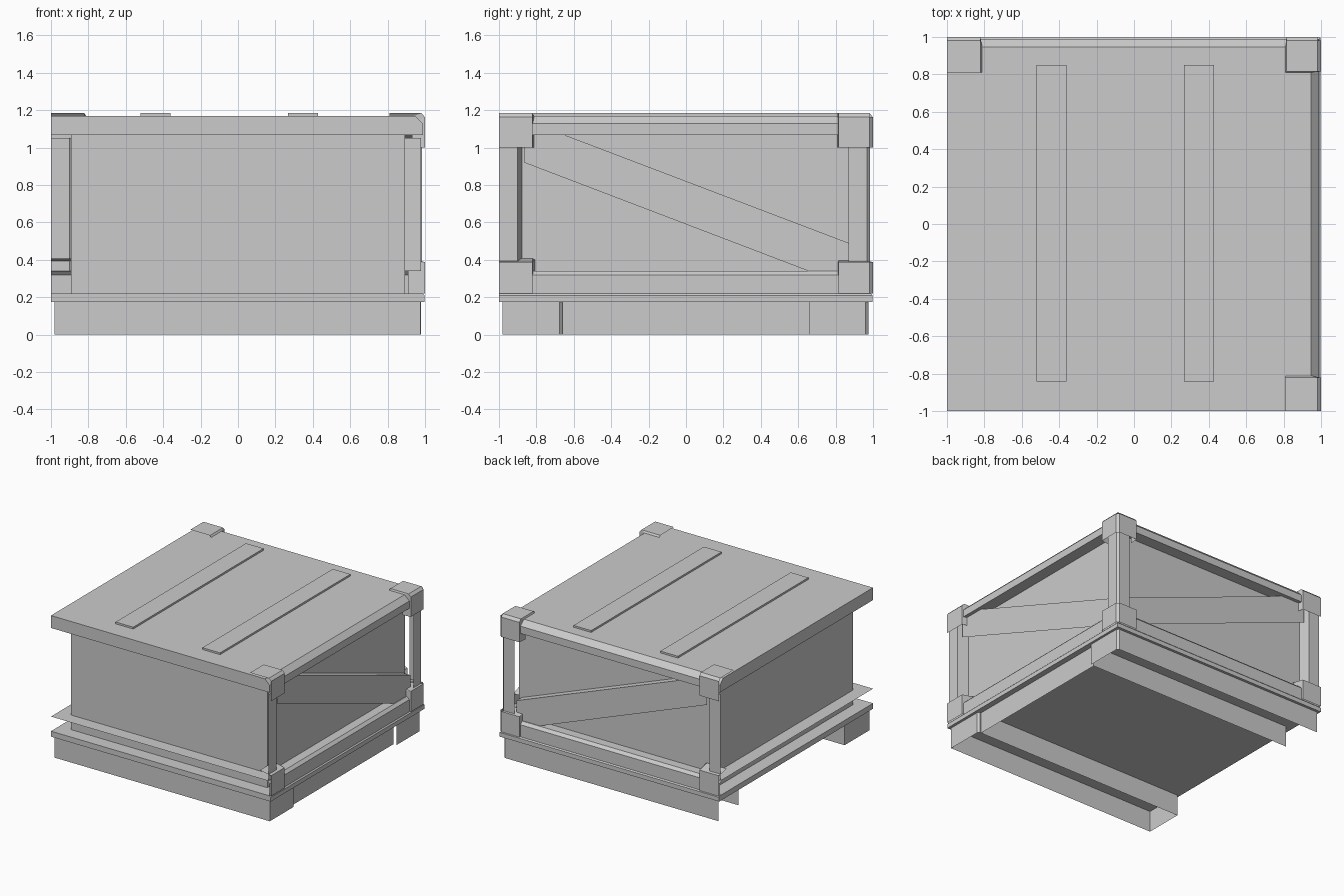
import bpy, bmesh
from mathutils import Vector

if "Cube" in bpy.data.objects:
    bpy.data.objects.remove(bpy.data.objects["Cube"])

mat = bpy.data.materials.new("plain_grey")
mat.diffuse_color = (0.6, 0.6, 0.6, 1)
mat.use_nodes = True
mat.node_tree.nodes["Principled BSDF"].inputs["Base Color"].default_value = mat.diffuse_color
UP, DOWN, LEFT, FRONT = (0, 0, 1), (0, 0, -1), (-1, 0, 0), (0, -1, 0)


def finish(name, bm, mirror=False):
    """Make the object; mirror reflects a right-side part across x = y to the back."""
    if mirror:
        for v in bm.verts:
            v.co.x, v.co.y = v.co.y, v.co.x
        bmesh.ops.reverse_faces(bm, faces=bm.faces[:])
    bm.normal_update()
    me = bpy.data.meshes.new(name)
    bm.to_mesh(me)
    bm.free()
    me.materials.append(mat)
    ob = bpy.data.objects.new(name, me)
    bpy.context.collection.objects.link(ob)
    return ob


def facing(bm, dirs):
    bm.normal_update()
    return [f for f in bm.faces if any(f.normal.dot(Vector(d)) > 0.99 for d in dirs)]


def box(name, lo, hi, bevel=0, edge_rule=None, drop=(), ring=(), width=0.115):
    """Box with chamfered edges; drop removes sides, ring hollows a side to a border."""
    lo, hi = Vector(lo), Vector(hi)
    bm = bmesh.new()
    bmesh.ops.create_cube(bm, size=1)
    for v in bm.verts:
        v.co = Vector([lo[i] + (v.co[i] + 0.5) * (hi[i] - lo[i]) for i in range(3)])
    if bevel:
        def unit(e):
            m = (e.verts[0].co + e.verts[1].co) / 2
            return [round((m[i] - lo[i]) / (hi[i] - lo[i]) * 2 - 1) for i in range(3)]
        bmesh.ops.bevel(bm, geom=[e for e in bm.edges if edge_rule(*unit(e))],
                        offset=bevel, segments=1, affect='EDGES')
    if drop:
        bmesh.ops.delete(bm, geom=facing(bm, drop), context='FACES')
    if ring:
        inner = facing(bm, ring)
        bmesh.ops.inset_region(bm, faces=inner, thickness=width, use_boundary=True,
                               use_even_offset=True)
        bmesh.ops.delete(bm, geom=inner, context='FACES')
    return finish(name, bm)


def loft(name, rings, mirror=False):
    """Open skin between rows of points."""
    bm = bmesh.new()
    rows = [[bm.verts.new(p) for p in r] for r in rings]
    for a, b in zip(rows, rows[1:]):
        for i in range(len(a) - 1):
            bm.faces.new((a[i], b[i], b[i + 1], a[i + 1]))
    bmesh.ops.remove_doubles(bm, verts=bm.verts[:], dist=0.0005)
    bmesh.ops.recalc_face_normals(bm, faces=bm.faces[:])
    return finish(name, bm, mirror)


def wall(name, pts, z0, z1, mirror=False):
    """Open upright wall along a plan outline."""
    return loft(name, [[(x, y, z) for x, y in pts] for z in (z0, z1)], mirror)


# inner crate body
box("crate_body", (-0.892, -0.892, 0.22), (0.892, 0.892, 1.068), drop=[UP, DOWN])

# lid, chamfered along the framed back and right sides only
top_edges = lambda x, y, z: z == 1 and (x == 1 or y == 1)
box("lid", (-1, -1, 1.068), (0.988, 0.988, 1.17), 0.042, top_edges, ring=[DOWN])

# bottom rails: chamfered on back and right, open on front and left
box("bottom_rail", (-1, -1, 0.215), (0.988, 0.988, 0.34), 0.022, top_edges,
    drop=[LEFT, FRONT, DOWN], ring=[UP])

# floor plate
box("floor_plate", (-1, -1, 0.175), (0.997, 0.997, 0.22), 0.01, top_edges, ring=[UP])

# two planks on the lid
for i, (a, b) in enumerate([(-0.522, -0.362), (0.267, 0.427)]):
    box(f"lid_plank_{i}", (a, -0.843, 1.17), (b, 0.85, 1.185), drop=[DOWN])

# hollow front skid
box("front_skid", (-0.98, -0.98, 0), (0.975, -0.66, 0.175), 0.015,
    lambda x, y, z: x == 1 and y == 1, drop=[UP, DOWN])

# back skid: inner wall, then right end and outer wall; skirt joining the skids
wall("back_skid_inner", [(-0.94, 0.66), (0.95, 0.66)], 0, 0.175)
wall("back_skid_outer", [(0.978, 0.66), (0.978, 0.96), (0.963, 0.975), (-0.98, 0.975)],
     0, 0.175)
wall("right_skirt", [(0.95, -0.66), (0.95, 0.66)], 0, 0.175)

# corner posts: a folded shell at the back right, half shells at the two ends
wall("corner_post", [(0.985, 0.87), (0.985, 0.968), (0.968, 0.985), (0.87, 0.985)],
     0.38, 1.02)
for side, m in [("right", False), ("back", True)]:
    wall(side + "_end_post", [(0.978, -1), (0.978, -0.9), (0.892, -0.878)], 0.34, 1.05, m)

# corner brackets: outer section, and the smaller section its inner side slopes to
upper = ([(1, 1.0), (1, 1.163), (0.98, 1.184), (0.81, 1.184)],
         [(0.93, 1.0), (0.93, 1.14), (0.93, 1.165), (0.81, 1.165)])
lower = ([(1, 0.22), (1, 0.388), (0.9, 0.408)],
         [(0.91, 0.22), (0.91, 0.38), (0.9, 0.4)])
for side, m in [("right", False), ("back", True)]:
    for lvl, (out, inn) in [("upper", upper), ("lower", lower)]:
        loft(f"{side}_end_{lvl}_bracket",
             [[(x, -1, z) for x, z in out], [(x, -0.822, z) for x, z in out],
              [(x, -0.808, z) for x, z in inn]], m)
        # at the shared corner the two halves meet on a mitre
        loft(f"{side}_corner_{lvl}_bracket",
             [[(x, 0.808, z) for x, z in inn], [(x, 0.815, z) for x, z in out],
              [(x, min(max(x, 0.815), 0.98), z) for x, z in out]], m)
wall("upper_corner_chamfer", [(1, 0.98), (0.98, 1)], 1.0, 1.163)
wall("lower_corner_chamfer", [(1, 0.98), (0.98, 1)], 0.22, 0.388)

# diagonal braces, high at the open ends and low at the shared corner
outline = [(0.87, 0.34), (0.87, 0.49), (-0.65, 1.068), (-0.865, 1.068),
           (-0.865, 0.92), (0.655, 0.34)]
for side, m in [("right", False), ("back", True)]:
    bm = bmesh.new()
    outer = [bm.verts.new((0.96, y, z)) for y, z in outline]
    bm.faces.new(outer)
    inner = [bm.verts.new((0.892, y, z)) for y, z in outline[1:3]]
    bm.faces.new((outer[1], inner[0], inner[1], outer[2]))
    finish(side + "_brace", bm, m)
